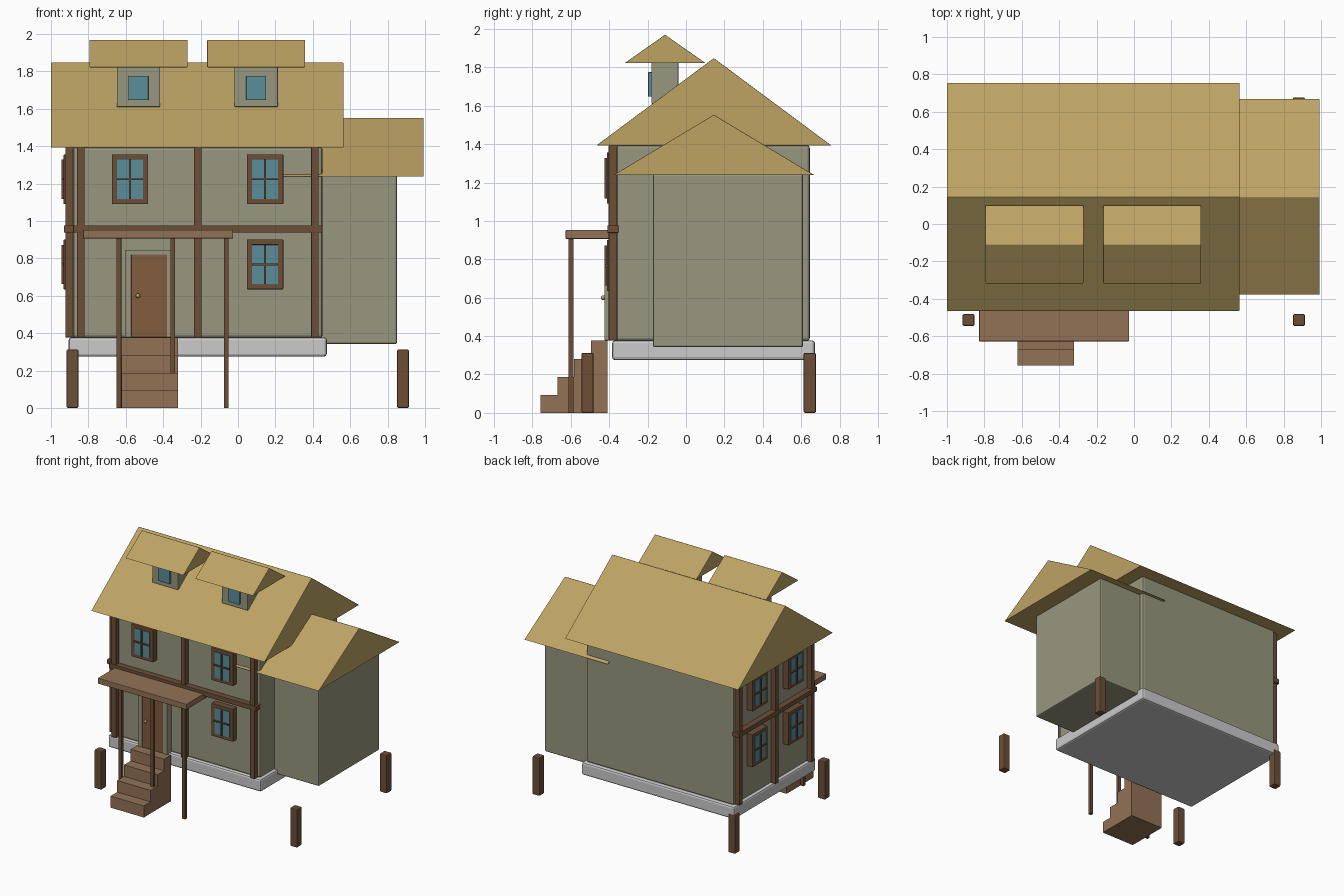
import bpy, bmesh

if "Cube" in bpy.data.objects:
    bpy.data.objects.remove(bpy.data.objects["Cube"])


def material(name, r, g, b):
    m = bpy.data.materials.new(name)
    m.diffuse_color = (*[(c / 255) ** 2.2 for c in (r, g, b)], 1)
    m.use_nodes = True
    m.node_tree.nodes["Principled BSDF"].inputs["Base Color"].default_value = m.diffuse_color
    return m


PLASTER = material("plaster", 150, 150, 126)
STRAW = material("straw", 188, 162, 100)
TIMBER = material("timber", 108, 80, 58)
PLANK = material("plank", 145, 114, 86)
DOOR = material("door_wood", 130, 92, 62)
GLASS = material("glass", 90, 140, 152)
BRASS = material("brass", 190, 160, 80)


def finish(name, bm, mat, bevel):
    bmesh.ops.recalc_face_normals(bm, faces=bm.faces)
    me = bpy.data.meshes.new(name)
    bm.to_mesh(me)
    bm.free()
    ob = bpy.data.objects.new(name, me)
    bpy.context.collection.objects.link(ob)
    if mat:
        me.materials.append(mat)
    if bevel:
        mod = ob.modifiers.new("bevel", "BEVEL")
        mod.width, mod.segments = bevel, 2
    return ob


def box(name, x, y, z, mat=None, bevel=0.0):
    """Box from (min, max) pairs."""
    bm = bmesh.new()
    bmesh.ops.create_cube(bm, size=1)
    for v in bm.verts:
        v.co = [r[0] if c < 0 else r[1] for c, r in zip(v.co, (x, y, z))]
    return finish(name, bm, mat, bevel)


def gable(name, x, y, z, bevel=0.004):
    """Solid gable roof with its ridge along x."""
    bm = bmesh.new()
    prof = [(y[0], z[0]), (y[1], z[0]), ((y[0] + y[1]) / 2, z[1])]
    ends = [[bm.verts.new((px, *p)) for p in prof] for px in x]
    for e in ends:
        bm.faces.new(e)
    for i in range(3):
        j = (i + 1) % 3
        bm.faces.new((ends[0][i], ends[0][j], ends[1][j], ends[1][i]))
    return finish(name, bm, STRAW, bevel)


def wall_box(name, side, u, d, z, mat, bevel=0.0):
    """Box on a wall: u runs along it, d is the distance out from the wall plane."""
    if side == "front":
        return box(name, u, (-0.362 - d[1], -0.362 - d[0]), z, mat, bevel)
    return box(name, (-0.882 - d[1], -0.882 - d[0]), u, z, mat, bevel)


def window(name, side, u, z):
    w, h, t = 0.097, 0.133, 0.028
    for s in (-1, 1):
        a, b = sorted((s * w, s * (w - t)))
        wall_box(name + "_frame_side", side, (u + a, u + b), (-0.01, 0.05), (z - h, z + h), TIMBER, 0.003)
        a, b = sorted((s * h, s * (h - t)))
        wall_box(name + "_frame_rail", side, (u - w, u + w), (-0.01, 0.05), (z + a, z + b), TIMBER, 0.003)
    wall_box(name + "_glass", side, (u - w + t, u + w - t), (-0.01, 0.052), (z - h + t, z + h - t), GLASS)
    wall_box(name + "_upright_bar", side, (u - 0.005, u + 0.005), (0.0, 0.063), (z - h + t, z + h - t), TIMBER)
    wall_box(name + "_cross_bar", side, (u - w + t, u + w - t), (0.0, 0.063), (z - 0.005, z + 0.005), TIMBER)


# Foundation, main house and side wing
box("foundation", (-0.905, 0.475), (-0.385, 0.672), (0.275, 0.378), None, 0.015)
box("main_house", (-0.882, 0.452), (-0.362, 0.645), (0.375, 1.395), PLASTER, 0.015)
box("side_wing", (0.38, 0.85), (-0.172, 0.61), (0.342, 1.245), PLASTER, 0.01)

# Thatched roofs
gable("main_roof", (-1.0, 0.565), (-0.467, 0.757), (1.393, 1.848))
gable("wing_roof", (0.24, 0.993), (-0.38, 0.67), (1.238, 1.553))

# Dormers
for cx in (-0.532, 0.097):
    box("dormer_wall", (cx - 0.116, cx + 0.116), (-0.18, -0.04), (1.61, 1.826), PLASTER, 0.004)
    gable("dormer_roof", (cx - 0.262, cx + 0.262), (-0.32, 0.102), (1.822, 1.97))
    box("dormer_window", (cx - 0.053, cx + 0.053), (-0.197, -0.17), (1.647, 1.775), GLASS, 0.003)

# Timber framing on the front and left walls
for side, mid, reach in (("front", -0.215, 0.626), ("left", 0.1425, 0.463)):
    for k in (-1, 0, 1):
        u = mid + k * reach
        wall_box(side + "_timber_post", side, (u - 0.02, u + 0.02), (-0.01, 0.041), (0.378, 1.393), TIMBER, 0.003)
    e = reach + 0.04
    wall_box(side + "_timber_beam", side, (mid - e, mid + e), (-0.01, 0.048), (0.938, 0.977), TIMBER, 0.003)

# Windows
for u, z in ((-0.577, 1.223), (0.145, 1.223), (0.145, 0.768)):
    window("front_window", "front", u, z)
for u in (-0.09, 0.375):
    for z in (0.768, 1.223):
        window("left_window", "left", u, z)

# Door with surround and knob
for x in ((-0.605, -0.57), (-0.38, -0.345)):
    box("door_jamb", x, (-0.425, -0.35), (0.378, 0.845), PLASTER, 0.003)
box("door_lintel", (-0.605, -0.345), (-0.425, -0.35), (0.818, 0.845), PLASTER, 0.003)
box("door", (-0.572, -0.372), (-0.421, -0.35), (0.378, 0.82), DOOR, 0.003)
bpy.ops.mesh.primitive_uv_sphere_add(segments=12, ring_count=8, radius=0.012, location=(-0.535, -0.431, 0.6))
bpy.context.object.name = "door_knob"
bpy.context.object.data.materials.append(BRASS)
bpy.ops.object.shade_smooth_by_angle()

# Steps
for i in range(4):
    y = -0.757 + i * 0.087
    box("step", (-0.622, -0.32), (y, y + 0.087), (0, 0.094 * (i + 1)), PLANK)

# Porch canopy and posts
box("porch_canopy", (-0.828, -0.027), (-0.627, -0.365), (0.907, 0.953), PLANK, 0.003)
for x in (-0.637, -0.349, -0.063):
    box("porch_post", (x - 0.013, x + 0.013), (-0.612, -0.586), (0, 0.91), TIMBER, 0.002)

# Ground stakes at the four corners
for x in (-0.885, 0.882):
    for y in (-0.513, 0.645):
        box("ground_stake", (x - 0.032, x + 0.032), (y - 0.032, y + 0.032), (0, 0.313), TIMBER, 0.008)
